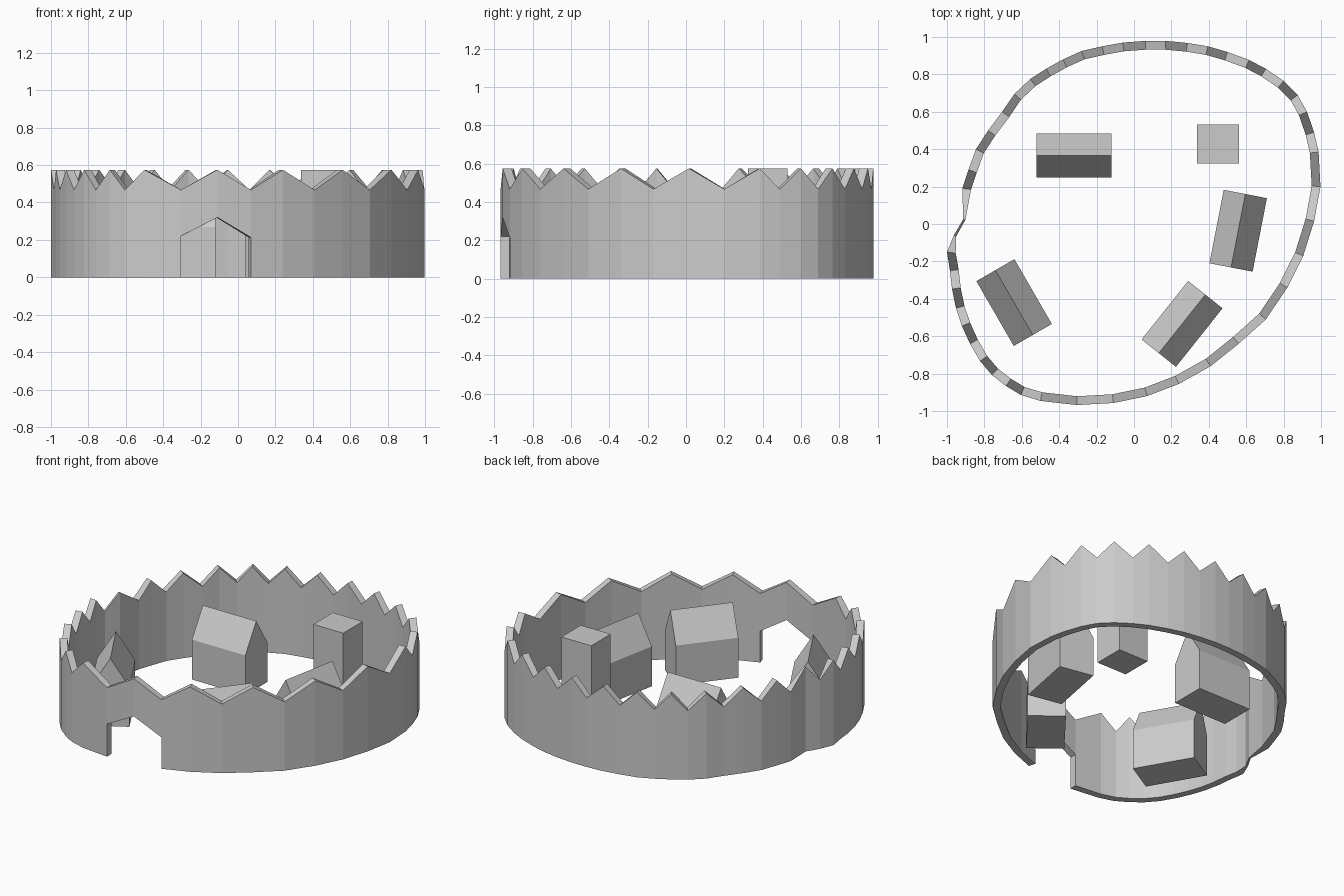
import bpy, bmesh
from math import radians
from mathutils import Vector, Matrix

if "Cube" in bpy.data.objects:
    bpy.data.objects.remove(bpy.data.objects["Cube"])

PEAK, VALLEY, THICK = 0.575, 0.467, 0.047

# Outer wall outline, counter-clockwise; points alternate tooth peak / valley
OUTLINE = [
    (-.50, -.946), (-.305, -.968), (-.11, -.957), (.07, -.92), (.24, -.855),
    (.41, -.76), (.56, -.64), (.705, -.51), (.82, -.34), (.905, -.17),
    (.963, .015), (.997, .20), (.987, .385), (.963, .49), (.925, .60),
    (.875, .69), (.80, .765), (.705, .83), (.615, .877), (.50, .92),
    (.395, .95), (.285, .968), (.17, .979), (.06, .979), (-.06, .97),
    (-.17, .95), (-.28, .925), (-.38, .88), (-.47, .83), (-.555, .775),
    (-.64, .695), (-.705, .60), (-.78, .50), (-.845, .40), (-.885, .29),
    (-.918, .19), (-.913, .025), (-.963, -.06), (-1.0, -.15), (-.984, -.25),
    (-.973, -.348), (-.952, -.45), (-.92, -.545), (-.877, -.64),
    (-.823, -.733), (-.76, -.807), (-.685, -.866), (-.605, -.914)]
GATE = {1: (.22, .32), 2: (.32, .213)}   # underside heights over the gate
PINCH = {36: .012, 37: .014}             # thin spots at the dent


def finish(name, bm):
    mesh = bpy.data.meshes.new(name)
    bm.to_mesh(mesh)
    bm.free()
    ob = bpy.data.objects.new(name, mesh)
    bpy.context.collection.objects.link(ob)
    return ob


def build_wall():
    pts = [Vector(p) for p in OUTLINE]
    n = len(pts)
    inner = []
    for i, p in enumerate(pts):
        t = (pts[(i + 1) % n] - pts[i - 1]).normalized()
        inner.append(p + Vector((-t.y, t.x)) * PINCH.get(i, THICK))
    bm = bmesh.new()

    def quad(*corners):
        bm.faces.new([bm.verts.new((p.x, p.y, z)) for p, z in corners])

    for i in range(n):
        j = (i + 1) % n
        a, b, c, d = pts[i], pts[j], inner[j], inner[i]
        zi, zj = GATE.get(i, (0, 0))
        ti, tj = (PEAK, VALLEY) if i % 2 == 0 else (VALLEY, PEAK)
        quad((a, zi), (b, zj), (b, tj), (a, ti))      # outside
        quad((c, zj), (d, zi), (d, ti), (c, tj))      # inside
        quad((a, ti), (b, tj), (c, tj), (d, ti))      # tooth top
        quad((d, zi), (c, zj), (b, zj), (a, zi))      # underside
    # gate jambs
    quad((pts[1], 0), (inner[1], 0), (inner[1], .22), (pts[1], .22))
    quad((inner[3], 0), (pts[3], 0), (pts[3], .213), (inner[3], .213))
    bmesh.ops.remove_doubles(bm, verts=bm.verts, dist=1e-5)
    return finish("palisade_wall", bm)


def build_house(name, x, y, angle, length=.40, width=.235, eave=.27, ridge=.458):
    # gabled profile extruded along the ridge
    w, l = width / 2, length / 2
    profile = [(-w, 0), (w, 0), (w, eave), (0, ridge), (-w, eave)]
    bm = bmesh.new()
    face = bm.faces.new([bm.verts.new((-l, py, pz)) for py, pz in profile])
    ext = bmesh.ops.extrude_face_region(bm, geom=[face], use_keep_orig=True)
    bmesh.ops.translate(bm, vec=(length, 0, 0),
                        verts=[g for g in ext["geom"] if isinstance(g, bmesh.types.BMVert)])
    bmesh.ops.recalc_face_normals(bm, faces=bm.faces)
    ob = finish(name, bm)
    ob.location = (x, y, 0)
    ob.rotation_euler.z = radians(angle)
    return ob


build_wall()

# Gabled houses
build_house("house_back", -.32, .367, 0)
build_house("house_right", .557, -.036, 79)
build_house("house_front", .257, -.534, 51.5)
build_house("house_left", -.641, -.42, -60)

# Flat-topped tower
bm = bmesh.new()
bmesh.ops.create_cube(bm, size=1, matrix=Matrix.Translation((.45, .427, .2875))
                      @ Matrix.Diagonal((.224, .208, .575, 1)))
finish("watch_tower", bm)
